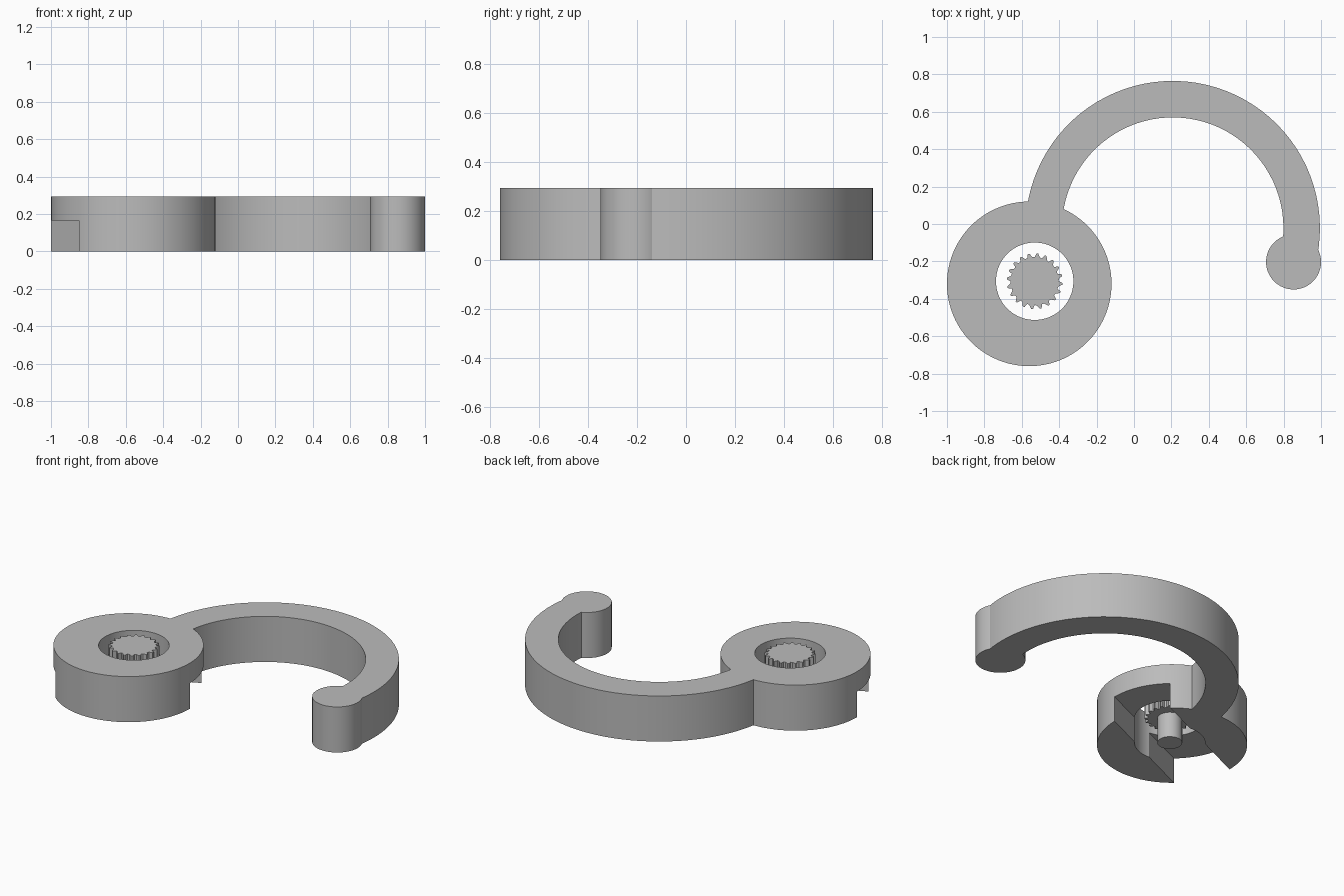
import bpy, bmesh
from math import cos, sin, pi, radians

if "Cube" in bpy.data.objects:
    bpy.data.objects.remove(bpy.data.objects["Cube"], do_unlink=True)

HEIGHT = 0.295
SLOT_TOP = 0.165
HUB = (-0.56, -0.32)
BORE = (-0.531, -0.306)

grey = bpy.data.materials.new("plain_grey")
grey.use_nodes = True
grey.diffuse_color = (0.5, 0.5, 0.5, 1)
grey.node_tree.nodes["Principled BSDF"].inputs["Base Color"].default_value = (0.5, 0.5, 0.5, 1)


def arc(centre, radius, start=0, end=360, steps=72, closed=True):
    """Points along a circle; a closed one leaves out the repeated end."""
    count = steps if closed else steps + 1
    angles = [radians(start + (end - start) * i / steps) for i in range(count)]
    return [(centre[0] + radius * cos(a), centre[1] + radius * sin(a)) for a in angles]


def prism(name, outline, bottom, top):
    """Extrude a flat outline upwards."""
    bm = bmesh.new()
    face = bm.faces.new([bm.verts.new((x, y, bottom)) for x, y in outline])
    walls = bmesh.ops.extrude_face_region(bm, geom=[face])
    moved = [v for v in walls["geom"] if isinstance(v, bmesh.types.BMVert)]
    bmesh.ops.translate(bm, verts=moved, vec=(0, 0, top - bottom))
    bmesh.ops.recalc_face_normals(bm, faces=bm.faces)
    mesh = bpy.data.meshes.new(name)
    bm.to_mesh(mesh)
    bm.free()
    mesh.materials.append(grey)
    obj = bpy.data.objects.new(name, mesh)
    bpy.context.collection.objects.link(obj)
    return obj


def combine(target, other, operation):
    """Apply a boolean and discard the helper."""
    mod = target.modifiers.new(operation, "BOOLEAN")
    mod.operation = operation
    mod.solver = "EXACT"
    mod.object = other
    bpy.context.view_layer.objects.active = target
    bpy.ops.object.modifier_apply(modifier=mod.name)
    bpy.data.objects.remove(other, do_unlink=True)


# Round housing with a bore and a slanted slot across its underside
body = prism("hook_body", arc(HUB, 0.44, steps=96), 0, HEIGHT)
combine(body, prism("bore", arc(BORE, 0.207), -0.1, HEIGHT + 0.1), "DIFFERENCE")
tilt = radians(24.3)
slot_outline = [(HUB[0] + u * cos(tilt) - v * sin(tilt), HUB[1] + u * sin(tilt) + v * cos(tilt))
                for u, v in ((-0.6, -0.181), (0.6, -0.181), (0.6, 0.181), (-0.6, 0.181))]
combine(body, prism("slot", slot_outline, -0.1, SLOT_TOP), "DIFFERENCE")

# Curved arm and its rounded tip
ARM = (0.207, -0.022)
arm_outline = (arc(ARM, 0.787, -11, 173, 46, closed=False)
               + arc(ARM, 0.592, 173, -11, 46, closed=False))
combine(body, prism("arm", arm_outline, 0, HEIGHT), "UNION")
combine(body, prism("tip", arc((0.853, -0.203), 0.147, steps=48), 0, HEIGHT), "UNION")

# Toothed wheel in the bore, on a plain pin
TEETH = 20
wheel_outline = []
for i in range(TEETH):
    for part, radius in ((0, 0.128), (0.3, 0.13), (0.6, 0.149), (0.8, 0.149)):
        a = 2 * pi * (i + part) / TEETH
        wheel_outline.append((BORE[0] + radius * cos(a), BORE[1] + radius * sin(a)))
wheel = prism("toothed_wheel", wheel_outline, SLOT_TOP, HEIGHT)
combine(wheel, prism("pin", arc(BORE, 0.073, steps=48), 0, SLOT_TOP + 0.05), "UNION")

# Smooth the curved walls and keep the edges sharp
bpy.ops.object.select_all(action="DESELECT")
for obj in (body, wheel):
    obj.select_set(True)
bpy.context.view_layer.objects.active = body
bpy.ops.object.shade_smooth_by_angle(angle=radians(15))
